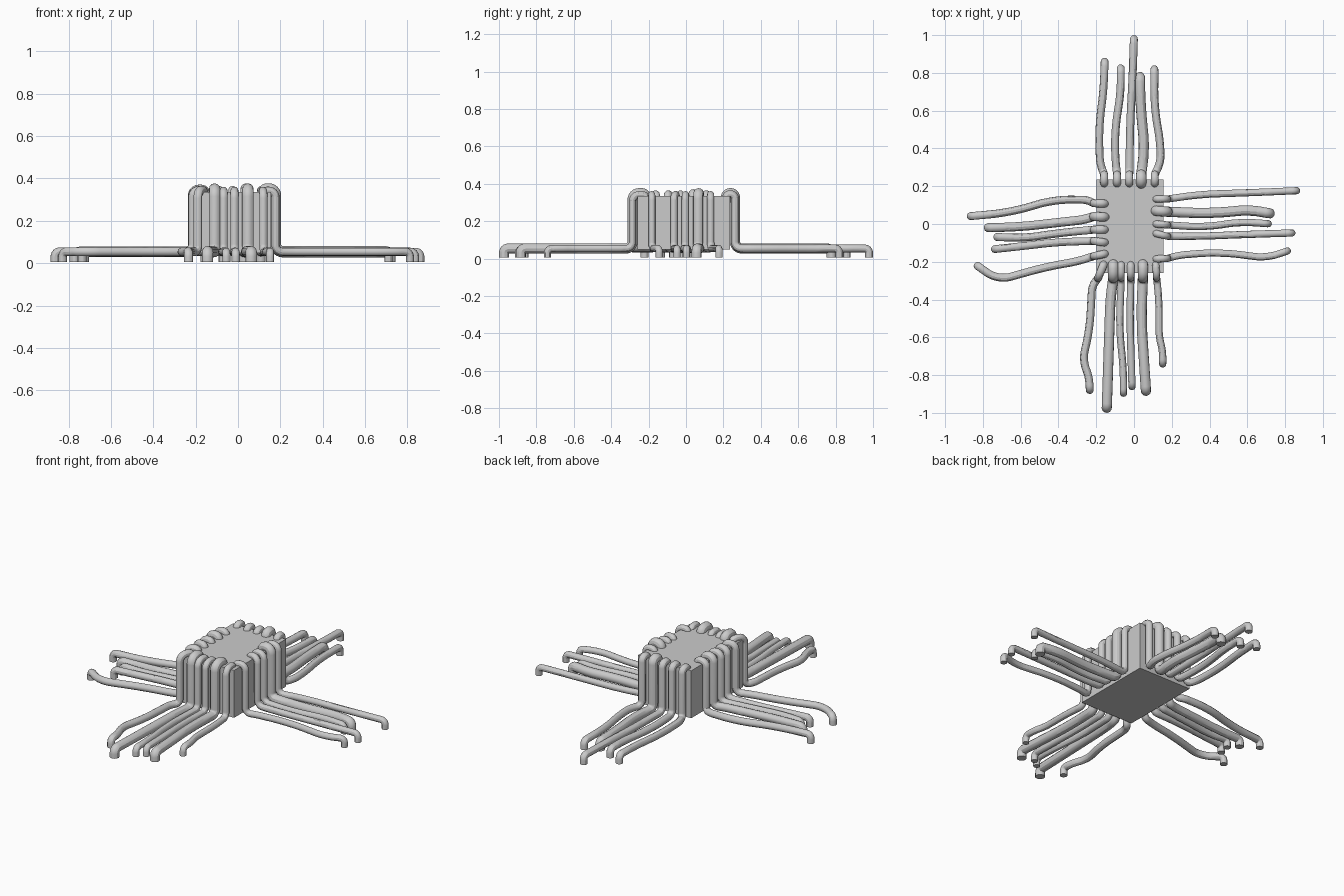
import bpy
from mathutils import Vector

if "Cube" in bpy.data.objects:
    bpy.data.objects.remove(bpy.data.objects["Cube"])

TOP, RUN, TIP = 0.345, 0.054, 0.006   # centreline heights of arch, run and tip


def fillet(points, radii, steps=6):
    """Round each inner corner of a polyline."""
    pts = [Vector(p) for p in points]
    out = [pts[0]]
    for i in range(1, len(pts) - 1):
        a, b, c = pts[i - 1:i + 2]
        da, dc = a - b, c - b
        r = min(radii[i], da.length * 0.49, dc.length * 0.49)
        p, q = b + da.normalized() * r, b + dc.normalized() * r
        for k in range(steps + 1):
            t = k / steps
            # weighted (rational) quadratic gives a circular bend
            w = (1 - t) ** 2, 1.414 * t * (1 - t), t * t
            out.append((p * w[0] + b * w[1] + q * w[2]) / sum(w))
    out.append(pts[-1])
    return out


def tube(name, inner, edge, path, r):
    """Tube hooked over the block rim, down its side, outwards and into the ground."""
    end = Vector(path[-1])
    d = (end - Vector(path[-2] if len(path) > 1 else edge)).normalized()
    end -= d * r                       # path end is the outer extent
    runs = [tuple(p) for p in path[:-1]] + [tuple(end)]
    pts = [(*inner, TOP - 0.045), (*inner, TOP + r - 0.022), (*edge, TOP + r - 0.022), (*edge, RUN)]
    pts += [(*p, RUN) for p in runs] + [(*end, TIP)]
    radii = [0, 0.032, 0.04, 0.035] + [0.12] * (len(runs) - 1) + [0.03, 0]
    cu = bpy.data.curves.new(name, 'CURVE')
    cu.dimensions = '3D'
    cu.bevel_depth = r
    cu.bevel_resolution = 4
    cu.use_fill_caps = True
    line = fillet(pts, radii)
    sp = cu.splines.new('POLY')
    sp.points.add(len(line) - 1)
    for p, v in zip(sp.points, line):
        p.co = (*v, 1)
    ob = bpy.data.objects.new(name, cu)
    bpy.context.collection.objects.link(ob)
    bpy.ops.object.select_all(action='DESELECT')
    ob.select_set(True)
    bpy.context.view_layer.objects.active = ob
    bpy.ops.object.convert(target='MESH')
    bpy.ops.object.shade_smooth_by_angle()
    # rest the tip exactly on the ground
    for v in bpy.context.object.data.vertices:
        v.co.z = max(v.co.z, 0)


# central block
bpy.ops.mesh.primitive_cube_add(size=1, location=(-0.022, -0.012, 0.192))
block = bpy.context.object
block.name = "block"
block.scale = (0.355, 0.495, 0.287)

S, M, L = 0.019, 0.021, 0.027   # tube radii

# back tubes: inner x, edge x, radius, path
back = [
    (-.158, -.158, M, [(-.18, .32), (-.187, .5), (-.16, .72), (-.155, .88)]),
    (-.09, -.09, M, [(-.10, .36), (-.10, .5), (-.07, .7), (-.07, .845)]),
    (-.025, -.025, M, [(-.02, .55), (-.008, .76), (0, 1.0)]),
    (.038, .038, L, [(.056, .4), (.035, .62), (.03, .805)]),
    (.11, .11, M, [(.142, .33), (.138, .44), (.107, .62), (.108, .84)]),
]
for i, (a, b, r, p) in enumerate(back):
    tube(f"back_tube_{i}", (a, .213), (b, .262), p, r)

# front tubes
front = [
    (-.16, -.19, M, [(-.222, -.33), (-.235, -.56), (-.272, -.72), (-.238, -.81), (-.233, -.90)]),
    (-.11, -.11, L, [(-.125, -.4), (-.145, -1.0)]),
    (-.068, -.068, S, [(-.078, -.56), (-.057, -.75), (-.055, -.915)]),
    (-.017, -.017, S, [(-.022, -.5), (-.01, -.88)]),
    (.047, .047, L, [(.038, -.5), (.065, -.91)]),
    (.115, .12, S, [(.132, -.4), (.133, -.6), (.152, -.67), (.152, -.76)]),
]
for i, (a, b, r, p) in enumerate(front):
    tube(f"front_tube_{i}", (a, -.213), (b, -.286), p, r)

# right tubes: inner y, edge y
right = [
    (.132, .132, S, [(.35, .157), (.6, .165), (.88, .177)]),
    (.07, .065, L, [(.40, .055), (.61, .075), (.745, .052)]),
    (.0, -.005, S, [(.38, -.018), (.56, .012), (.73, 0)]),
    (-.05, -.065, S, [(.35, -.065), (.6, -.055), (.855, -.047)]),
    (-.185, -.182, S, [(.24, -.165), (.45, -.148), (.70, -.18), (.83, -.137)]),
]
for i, (a, b, r, p) in enumerate(right):
    tube(f"right_tube_{i}", (.115, a), (.177, b), p, r)

# left tubes
left = [
    (.108, .11, M, [(-.25, .128), (-.42, .13), (-.66, .06), (-.885, .04)]),
    (.037, .04, .024, [(-.27, .022), (-.4, .008), (-.6, -.015), (-.795, -.02)]),
    (-.03, -.03, M, [(-.40, -.048), (-.58, -.075), (-.745, -.068)]),
    (-.098, -.09, M, [(-.40, -.095), (-.57, -.115), (-.757, -.135)]),
    (-.158, -.17, M, [(-.30, -.198), (-.47, -.228), (-.72, -.298), (-.845, -.21)]),
]
for i, (a, b, r, p) in enumerate(left):
    tube(f"left_tube_{i}", (-.153, a), (-.213, b), p, r)
